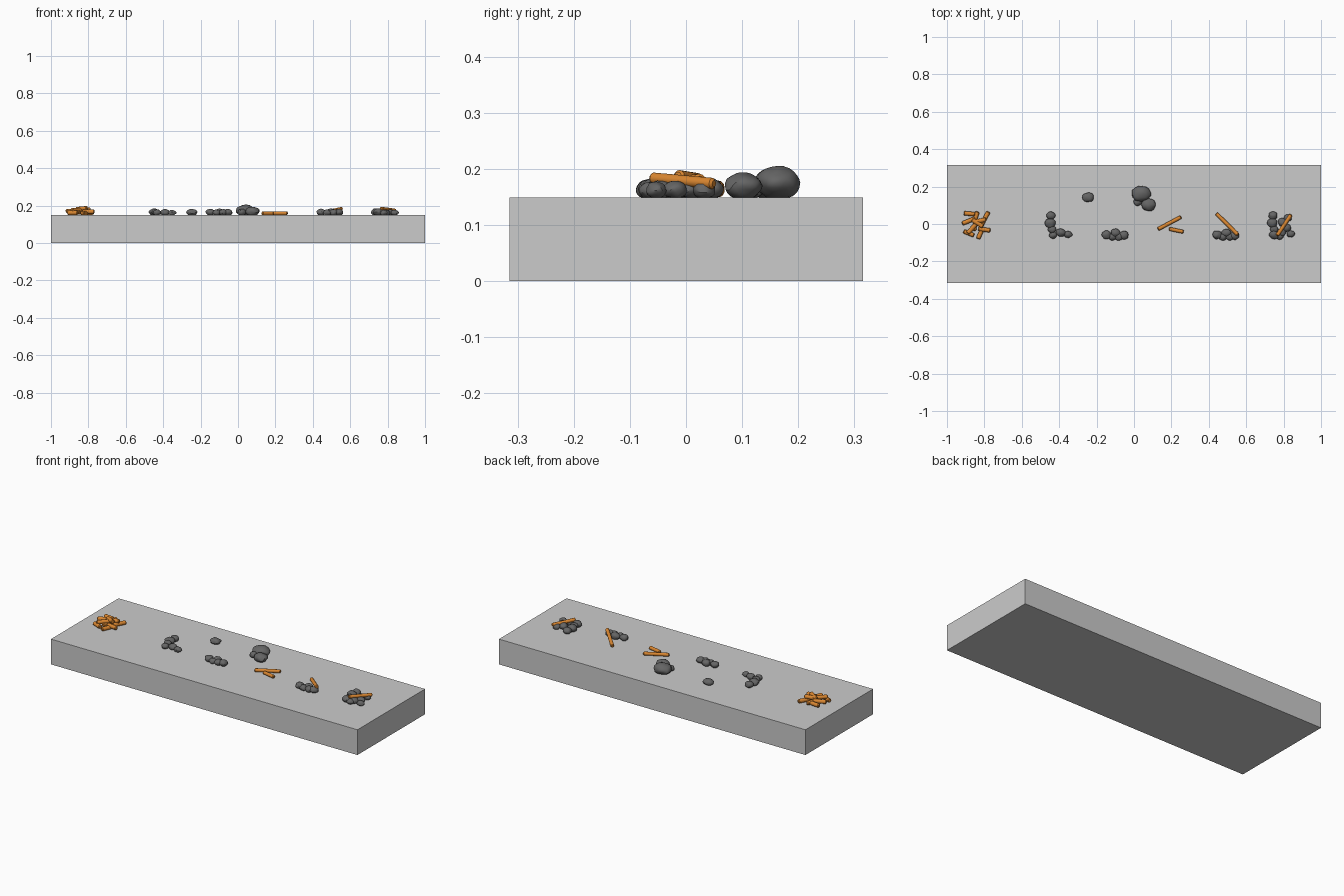
import bpy, bmesh, math
from mathutils import Vector, noise

TOP = 0.149


def material(name, rgb):
    m = bpy.data.materials.new(name)
    m.diffuse_color = (*rgb, 1)
    return m


STONE = material("stone", (0.13, 0.13, 0.13))
WOOD = material("wood", (0.70, 0.24, 0.03))


def finish(bm, name, mat=None, smooth=None):
    me = bpy.data.meshes.new(name)
    bm.to_mesh(me)
    bm.free()
    ob = bpy.data.objects.new(name, me)
    bpy.context.collection.objects.link(ob)
    if mat:
        me.materials.append(mat)
    if smooth:
        bpy.ops.object.select_all(action='DESELECT')
        ob.select_set(True)
        bpy.context.view_layer.objects.active = ob
        bpy.ops.object.shade_smooth_by_angle(angle=math.radians(smooth))
    return ob


def rocks(name, items):
    """Lumpy stones resting on the slab: x, y, half width, half depth, height."""
    bm = bmesh.new()
    for i, (x, y, rx, ry, h) in enumerate(items):
        vs = bmesh.ops.create_icosphere(bm, subdivisions=3, radius=1)["verts"]
        seed = Vector((x * 37, y * 53, i * 7.3))
        for v in vs:
            d = v.co.copy()
            k = 1 + 0.16 * noise.noise(d * 1.3 + seed) + 0.05 * noise.noise(d * 3 + seed)
            p = d * k
            v.co = (x + p.x * rx, y + p.y * ry, max(TOP - 0.001, TOP + h * (0.46 + 0.53 * p.z)))
    return finish(bm, name, STONE, 30)


def sticks(name, items, r=0.010):
    """Round sticks with chamfered ends, each given by two end points."""
    bm = bmesh.new()
    for a, b in items:
        a, b = Vector(a), Vector(b)
        d = b - a
        L = d.length
        c = min(0.004, r * 0.4)
        rot = d.to_track_quat('Z', 'Y')
        rings = []
        for z, rr in ((0, r - c), (c, r), (L - c, r), (L, r - c)):
            rings.append([bm.verts.new(a + rot @ Vector((rr * math.cos(t * math.pi / 6),
                                                        rr * math.sin(t * math.pi / 6), z)))
                          for t in range(12)])
        for lo, hi in zip(rings, rings[1:]):
            for t in range(12):
                u = (t + 1) % 12
                bm.faces.new((lo[t], lo[u], hi[u], hi[t]))
        bm.faces.new(rings[0][::-1])
        bm.faces.new(rings[-1])
    return finish(bm, name, WOOD, 35)


def chip(x, y, z, deg, length, tilt=0.0):
    dx = math.cos(math.radians(deg)) * length / 2
    dy = math.sin(math.radians(deg)) * length / 2
    return (x - dx, y - dy, z - tilt), (x + dx, y + dy, z + tilt)


# Slab
bm = bmesh.new()
bmesh.ops.create_cube(bm, size=1)
for v in bm.verts:
    v.co = (v.co.x * 2, v.co.y * 0.63, (v.co.z + 0.5) * TOP)
finish(bm, "slab")

# Stone groups: a corner column and a row, reused along the slab
column = [(-0.002, 0.045, 0.024, 0.022, 0.034), (-0.006, 0.005, 0.028, 0.026, 0.036),
          (0.004, -0.028, 0.022, 0.020, 0.032)]
row = [(-0.048, -0.058, 0.025, 0.023, 0.034), (-0.016, -0.068, 0.022, 0.020, 0.030),
       (0.002, -0.047, 0.026, 0.022, 0.036), (0.020, -0.067, 0.022, 0.021, 0.032),
       (0.046, -0.061, 0.025, 0.023, 0.034)]


def moved(items, cx):
    return [(x + cx, *rest) for x, *rest in items]


rocks("corner_stones", moved(column, -0.442) + [
    (-0.433, -0.060, 0.021, 0.018, 0.030), (-0.392, -0.046, 0.027, 0.021, 0.032),
    (-0.353, -0.056, 0.022, 0.018, 0.028)])
rocks("row_stones", moved(row, -0.100))
rocks("single_stone", [(-0.246, 0.143, 0.032, 0.025, 0.033)])
rocks("boulders", [(0.037, 0.163, 0.050, 0.041, 0.057), (0.077, 0.103, 0.038, 0.033, 0.045),
                   (0.020, 0.118, 0.022, 0.022, 0.034)])
rocks("stones_under_stick", moved(row, 0.492))
rocks("hearth_stones", moved(column, 0.745) + [
    (0.750, -0.057, 0.027, 0.023, 0.036), (0.787, -0.046, 0.025, 0.021, 0.032),
    (0.795, 0.008, 0.025, 0.024, 0.033), (0.778, -0.066, 0.021, 0.018, 0.028),
    (0.815, -0.020, 0.024, 0.022, 0.030), (0.838, -0.053, 0.021, 0.018, 0.028),
    (0.822, 0.032, 0.022, 0.020, 0.030)])

# Loose and leaning sticks
sticks("loose_sticks", [((0.128, -0.028, 0.159), (0.252, 0.038, 0.159)),
                        ((0.187, -0.026, 0.160), (0.265, -0.042, 0.160))])
sticks("leaning_stick", [((0.440, 0.056, 0.158), (0.556, -0.058, 0.184))])
sticks("hearth_stick", [((0.765, -0.062, 0.184), (0.840, 0.050, 0.174))])

# Wood pile: lower ring, crossing layer, top piece
sticks("wood_pile", [
    chip(-0.880, 0.055, 0.168, -5, 0.060), chip(-0.797, 0.030, 0.162, 62, 0.080),
    chip(-0.800, -0.030, 0.168, -8, 0.065), chip(-0.883, -0.050, 0.162, -22, 0.060),
    chip(-0.822, -0.052, 0.161, 66, 0.060), chip(-0.884, 0.016, 0.172, 22, 0.075),
    chip(-0.845, 0.040, 0.166, 72, 0.055), chip(-0.864, -0.022, 0.176, 48, 0.075),
    chip(-0.836, 0.004, 0.184, -32, 0.070, 0.003), chip(-0.820, 0.018, 0.180, 12, 0.060),
    chip(-0.850, -0.002, 0.163, 80, 0.070)], 0.0115)
